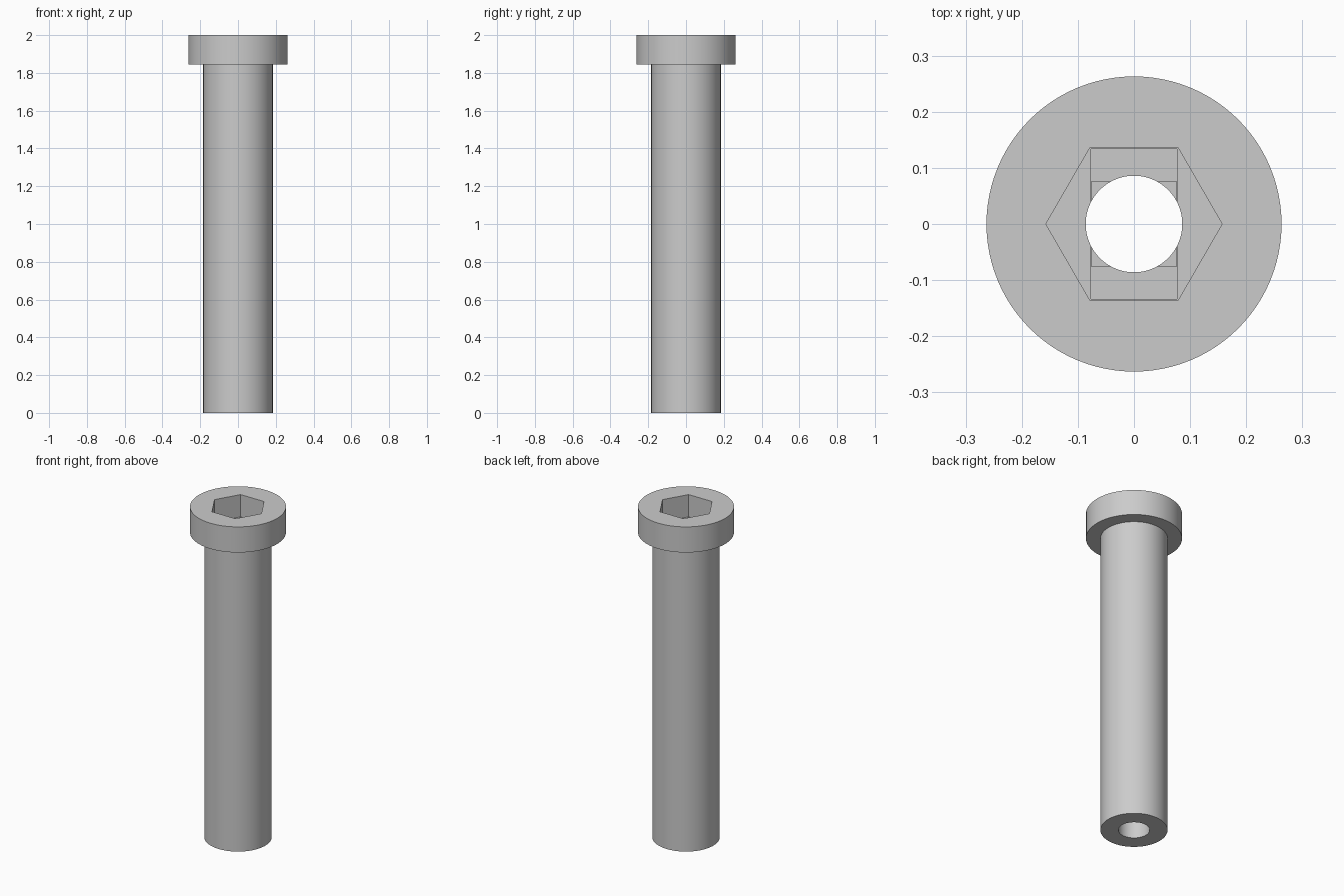
import bpy
import bmesh
from math import radians, tau
from mathutils import Vector

SEGMENTS = 96
HEAD_RADIUS, SHAFT_RADIUS, BORE_RADIUS = 0.263, 0.184, 0.086
HEAD_BASE, TOP = 1.845, 2.0
HEX_FLOOR, SLOT_FLOOR, SQUARE_FLOOR = 1.865, 1.85, 1.835

if "Cube" in bpy.data.objects:
    bpy.data.objects.remove(bpy.data.objects["Cube"], do_unlink=True)

# Plain grey material
grey = bpy.data.materials.new("plain grey")
grey.use_nodes = True
colour = (0.6, 0.6, 0.6, 1)
grey.diffuse_color = colour
grey.node_tree.nodes["Principled BSDF"].inputs["Base Color"].default_value = colour


def make_object(name, bm):
    bmesh.ops.recalc_face_normals(bm, faces=bm.faces)
    mesh = bpy.data.meshes.new(name)
    bm.to_mesh(mesh)
    bm.free()
    mesh.materials.append(grey)
    obj = bpy.data.objects.new(name, mesh)
    bpy.context.collection.objects.link(obj)
    return obj


def revolve(name, profile):
    """Turn a closed (radius, z) profile around the z axis."""
    bm = bmesh.new()
    verts = [bm.verts.new((r, 0, z)) for r, z in profile]
    edges = [bm.edges.new((a, b)) for a, b in zip(verts, verts[1:] + verts[:1])]
    bmesh.ops.spin(bm, geom=verts + edges, cent=(0, 0, 0), axis=(0, 0, 1),
                   angle=tau, steps=SEGMENTS, use_merge=True)
    bmesh.ops.remove_doubles(bm, verts=bm.verts, dist=1e-5)
    return make_object(name, bm)


def prism(name, sides, floor, radius=1.0, size=None):
    """Upright cutter from floor to above the head."""
    bm = bmesh.new()
    height = TOP + 0.1 - floor
    if size:
        bmesh.ops.create_cube(bm, size=1)
        bmesh.ops.scale(bm, vec=(size[0], size[1], height), verts=bm.verts)
    else:
        bmesh.ops.create_cone(bm, cap_ends=True, segments=sides, radius1=radius,
                              radius2=radius, depth=height)
        first = min(bm.verts, key=lambda v: abs(v.co.y) - v.co.x)
        if abs(first.co.y) > 1e-4:
            for v in bm.verts:
                v.co = Vector((v.co.y, -v.co.x, v.co.z))
    bmesh.ops.translate(bm, vec=(0, 0, floor + height / 2), verts=bm.verts)
    return make_object(name, bm)


# Shaft and head with a bore right through
screw = revolve("socket_head_screw", [
    (BORE_RADIUS, 0), (SHAFT_RADIUS, 0), (SHAFT_RADIUS, HEAD_BASE),
    (HEAD_RADIUS, HEAD_BASE), (HEAD_RADIUS, TOP), (BORE_RADIUS, TOP)])

# Hex socket, then a slot and a square stepping down to the bore
cutters = [
    prism("hex_socket_cutter", 6, HEX_FLOOR, radius=0.157),
    prism("slot_step_cutter", 4, SLOT_FLOOR, size=(0.153, 0.267)),
    prism("square_step_cutter", 4, SQUARE_FLOOR, size=(0.152, 0.152)),
]
for cutter in cutters:
    cutter.hide_render = True
    cut = screw.modifiers.new(cutter.name, 'BOOLEAN')
    cut.operation = 'DIFFERENCE'
    cut.solver = 'EXACT'
    cut.object = cutter

# Keep the cut result and drop the cutters
bpy.context.view_layer.update()
evaluated = screw.evaluated_get(bpy.context.evaluated_depsgraph_get())
finished = bpy.data.meshes.new_from_object(evaluated)
screw.modifiers.clear()
screw.data = finished
for cutter in cutters:
    bpy.data.objects.remove(cutter, do_unlink=True)

# Smooth round walls, sharp rims
bpy.ops.object.select_all(action='DESELECT')
screw.select_set(True)
bpy.context.view_layer.objects.active = screw
bpy.ops.object.shade_smooth_by_angle(angle=radians(30))
